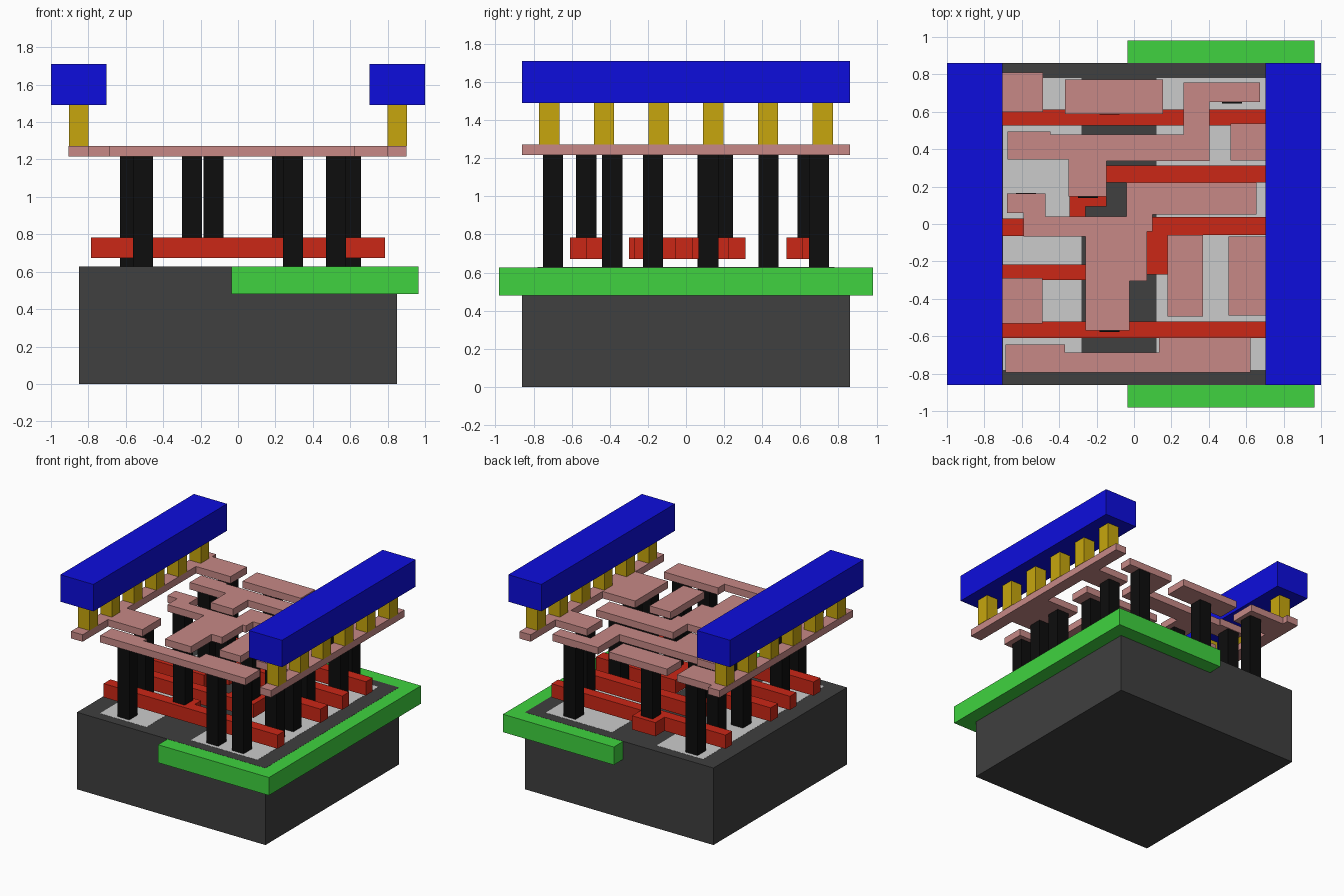
import bpy, bmesh

# Layer heights
BASE, GATE0, GATE1 = 0.628, 0.672, 0.784
WIRE0, WIRE1, RAIL0, RAIL1 = 1.216, 1.273, 1.49, 1.71


def material(name, r, g, b):
    m = bpy.data.materials.new(name)
    m.diffuse_color = (r, g, b, 1)
    return m


DARK = material("dark_grey", 0.05, 0.05, 0.05)
GREEN = material("green", 0.05, 0.65, 0.05)
RED = material("red", 0.6, 0.02, 0.008)
BLACK = material("black", 0.004, 0.004, 0.004)
PINK = material("pink", 0.57, 0.25, 0.24)
YELLOW = material("yellow", 0.57, 0.38, 0.004)
BLUE = material("blue", 0.004, 0.004, 0.72)


def slab(name, outline, z0, z1, mat=None):
    """Extrude a flat outline from z0 up to z1."""
    bm = bmesh.new()
    face = bm.faces.new([bm.verts.new((x, y, z0)) for x, y in outline])
    new = bmesh.ops.extrude_face_region(bm, geom=[face])["geom"]
    bmesh.ops.translate(bm, vec=(0, 0, z1 - z0),
                        verts=[v for v in new if isinstance(v, bmesh.types.BMVert)])
    bmesh.ops.recalc_face_normals(bm, faces=bm.faces)
    mesh = bpy.data.meshes.new(name)
    bm.to_mesh(mesh)
    bm.free()
    if mat:
        mesh.materials.append(mat)
    ob = bpy.data.objects.new(name, mesh)
    bpy.context.collection.objects.link(ob)
    return ob


def rect(x0, x1, y0, y1):
    return [(x0, y0), (x1, y0), (x1, y1), (x0, y1)]


# Base block, side well and thin active strips
slab("substrate", rect(-0.85, 0.85, -0.86, 0.86), 0, BASE, DARK)
slab("well", rect(-0.035, 0.965, -0.98, 0.98), 0.481, BASE - 0.001, GREEN)
slab("active_strip_left", rect(-0.70, -0.28, -0.78, 0.78), BASE - 0.02, BASE + 0.001)
slab("active_strip_right", rect(0.12, 0.72, -0.78, 0.78), BASE - 0.02, BASE + 0.001)

# Red gate bars with contact pads
E = 0.785
gates = [
    [(-E, .527), (E, .527), (E, .612), (-.025, .612), (-.025, .73),
     (-.235, .73), (-.235, .612), (-E, .612)],
    [(-E, -.065), (-.26, -.065), (-.26, .094), (-.147, .094), (-.147, .222),
     (E, .222), (E, .312), (-.345, .312), (-.345, .03), (-E, .03)],
    [(-E, -.30), (.07, -.30), (.07, -.27), (.33, -.27), (.33, -.058),
     (E, -.058), (E, .038), (.07, .038), (.07, -.217), (-E, -.217)],
    [(-E, -.61), (E, -.61), (E, -.522), (-.025, -.522), (-.025, -.44),
     (-.235, -.44), (-.235, -.522), (-E, -.522)],
]
for i, outline in enumerate(gates):
    slab(f"gate_bar_{i + 1}", outline, GATE0, GATE1, RED)

# Black posts: tall ones stand on the base, short ones on the gate pads
C = 0.0535
tall = [(-.577, .698), (-.577, .433), (-.577, .113), (-.577, -.388), (-.508, -.698),
        (.294, -.698), (.524, -.698), (.604, -.388), (.604, -.173),
        (.524, .118), (.604, .433), (.524, .698)]
short = [(-.13, .638), (-.245, .193), (.234, -.173), (-.13, -.523)]
for name, spots, z0 in (("base_post", tall, BASE), ("gate_post", short, GATE1)):
    for i, (x, y) in enumerate(spots):
        slab(f"{name}_{i + 1}", rect(x - C, x + C, y - C, y + C), z0, WIRE0, BLACK)

# Pink wiring layer: two edge strips with tabs, then the inner traces
wires = {
    "left_strip": [(-.905, -.86), (-.80, -.86), (-.80, -.533), (-.49, -.533), (-.49, -.29),
                   (-.80, -.29), (-.80, .60), (-.487, .60), (-.487, .81), (-.80, .81),
                   (-.80, .86), (-.905, .86)],
    "right_strip": [(.90, -.86), (.90, .86), (.80, .86), (.80, .538), (.516, .538), (.516, .34),
                    (.80, .34), (.80, -.067), (.505, -.067), (.505, -.49), (.80, -.49),
                    (.80, -.86)],
    "top_pad": rect(-.37, .155, .588, .773),
    "side_pad": rect(.18, .37, -.495, -.06),
    "upper_trace": [(.265, .757), (.674, .757), (.674, .652), (.404, .652), (.404, .337),
                    (-.147, .337), (-.147, .147), (-.35, .147), (-.35, .345), (-.677, .345),
                    (-.677, .495), (-.446, .495), (-.446, .479), (.265, .479)],
    "middle_trace": [(-.68, .163), (-.473, .163), (-.473, .04), (-.04, .04), (-.04, .222),
                     (.655, .222), (.655, .05), (.10, .05), (.10, -.04), (.07, -.04),
                     (.07, -.305), (-.025, -.305), (-.025, -.57), (-.26, -.57),
                     (-.26, -.067), (-.59, -.067), (-.59, .06), (-.68, .06)],
    "bottom_trace": [(-.687, -.794), (.623, -.794), (.623, -.607), (.135, -.607),
                     (.135, -.687), (-.37, -.687), (-.37, -.645), (-.687, -.645)],
}
for name, outline in wires.items():
    slab(name, outline, WIRE0, WIRE1, PINK)

# Blue power rails on rows of yellow posts
for side, s in (("left", -1), ("right", 1)):
    slab(f"{side}_rail", rect(s * 0.702, s, -0.861, 0.861), RAIL0, RAIL1, BLUE)
    for i in range(6):
        y = -0.717 + i * 0.2868
        slab(f"{side}_rail_post_{i + 1}", rect(s * 0.80, s * 0.903, y - C, y + C),
             WIRE1, RAIL0, YELLOW)
